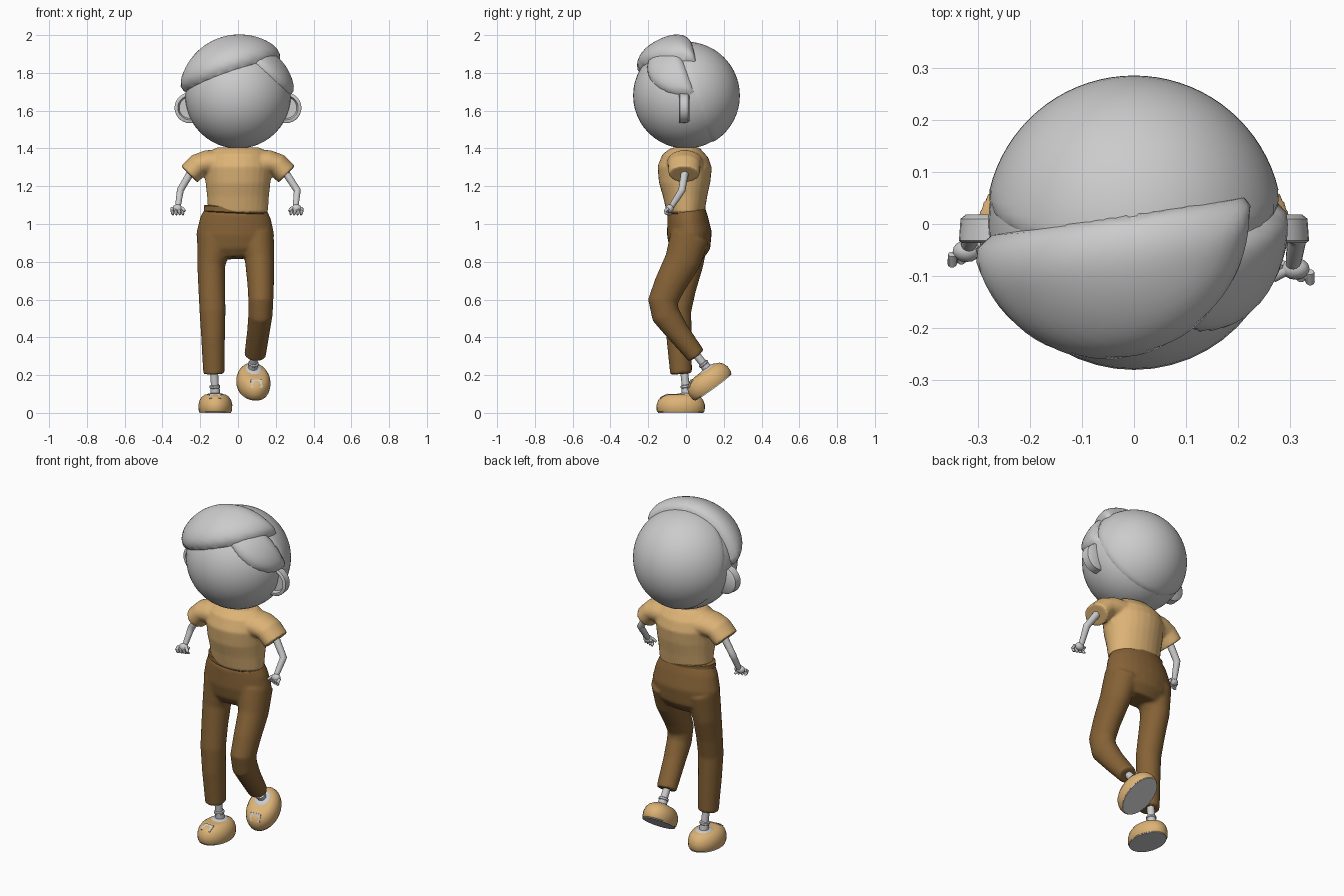
import bpy, bmesh, math
from mathutils import Vector, Matrix

if "Cube" in bpy.data.objects:
    bpy.data.objects.remove(bpy.data.objects["Cube"])

X, Y, Z = Vector((1, 0, 0)), Vector((0, 1, 0)), Vector((0, 0, 1))
HEAD = Vector((0, 0, 1.68))


def material(name, rgb):
    m = bpy.data.materials.new(name)
    m.diffuse_color = (*rgb, 1)
    m.use_nodes = True
    m.node_tree.nodes["Principled BSDF"].inputs["Base Color"].default_value = m.diffuse_color
    return m


TAN = material("tan", (0.72, 0.45, 0.18))
BROWN = material("brown", (0.235, 0.122, 0.037))


def finish(bm, name, mat=None, matrix=None, angle=40):
    bmesh.ops.recalc_face_normals(bm, faces=bm.faces)
    me = bpy.data.meshes.new(name)
    bm.to_mesh(me)
    bm.free()
    ob = bpy.data.objects.new(name, me)
    bpy.context.collection.objects.link(ob)
    if matrix:
        ob.matrix_world = matrix
    if mat:
        me.materials.append(mat)
    bpy.ops.object.select_all(action='DESELECT')
    ob.select_set(True)
    bpy.context.view_layer.objects.active = ob
    bpy.ops.object.shade_smooth_by_angle(angle=math.radians(angle))
    return ob


def loft(bm, pts, ref=X, axis=None, n=28):
    """Skin elliptical rings (x, y, z, radius_u, radius_v) along a path."""
    rings = []
    for i, p in enumerate(pts):
        a, b = pts[max(i - 1, 0)], pts[min(i + 1, len(pts) - 1)]
        t = axis or (Vector(b[:3]) - Vector(a[:3])).normalized()
        u = (ref - t * ref.dot(t)).normalized()
        v = t.cross(u)
        ang = [2 * math.pi * k / n for k in range(n)]
        rings.append([bm.verts.new(Vector(p[:3]) + u * p[3] * math.cos(w) + v * p[4] * math.sin(w))
                      for w in ang])
    for r, s in zip(rings, rings[1:]):
        for k in range(n):
            bm.faces.new((r[k], r[(k + 1) % n], s[(k + 1) % n], s[k]))
    bm.faces.new(rings[0][::-1])
    bm.faces.new(rings[-1])


def ball(bm, c, size, rot=None, seg=16):
    m = Matrix.Translation(c) @ (rot or Matrix()) @ Matrix.Diagonal((*size, 1))
    bmesh.ops.create_uvsphere(bm, u_segments=seg, v_segments=seg // 2, radius=1, matrix=m)


def fuse(ob, voxel=0.009, steps=6):
    """Melt overlapping pieces of cloth into one smooth surface."""
    r = ob.modifiers.new("fuse", 'REMESH')
    r.mode, r.voxel_size, r.use_smooth_shade = 'VOXEL', voxel, True
    s = ob.modifiers.new("soften", 'SMOOTH')
    s.factor, s.iterations = 0.5, steps


def hair(name, planes, base, thick, width):
    """Patch of a sphere trimmed by planes (normal, offset), swelling away from its edges."""
    bm = bmesh.new()
    ball(bm, (0, 0, 0), (0.285,) * 3, seg=80)
    planes = [(Vector(nv), d / Vector(nv).length) for nv, d in planes]
    for nv, d in planes:
        nv.normalize()
        bmesh.ops.bisect_plane(bm, geom=bm.verts[:] + bm.edges[:] + bm.faces[:],
                               plane_co=nv * d, plane_no=nv, clear_inner=True)
    for v in bm.verts:
        f = min(nv.dot(v.co) - d for nv, d in planes)
        s = min(max(f / width, 0), 1)
        v.co = v.co.normalized() * (base + thick * math.sqrt(1 - (1 - s) ** 2))
    return finish(bm, name, matrix=Matrix.Translation(HEAD), angle=60)


# Head
bm = bmesh.new()
ball(bm, HEAD, (0.28, 0.28, 0.28), seg=48)
finish(bm, "head")

# Hair: back cap, swept fringe, side tuft
hair("hair_back", [((0, 1, 0.36), 0.05)], 0.279, 0.006, 0.02)
hair("hair_fringe", [((-0.343, 0.143, 1), 0.109), ((0.15, -1, 0), -0.02)], 0.277, 0.053, 0.09)
hair("hair_side_tuft", [((0.92, 0, 1), 0.263), ((0, -1, -0.36), -0.05)], 0.277, 0.024, 0.05)

# Ears: discs with a dished front
for s, side in ((-1, "left"), (1, "right")):
    bm = bmesh.new()
    prof = [(0.018, 0.068), (0.010, 0.078), (-0.032, 0.081), (-0.036, 0.076),
            (-0.036, 0.064), (-0.016, 0.056)]
    loft(bm, [(s * 0.255, y, 1.615, r, r) for y, r in prof], axis=Y)
    finish(bm, side + "_ear")

# Shirt with short sleeves
bm = bmesh.new()
loft(bm, [(0, -0.002, 1.06, 0.158, 0.100), (0, -0.004, 1.15, 0.164, 0.118),
          (0, -0.007, 1.22, 0.172, 0.136), (0, -0.007, 1.30, 0.180, 0.144),
          (0, -0.003, 1.36, 0.165, 0.122), (0, 0, 1.39, 0.140, 0.090),
          (0, 0, 1.405, 0.115, 0.070)])
for s in (-1, 1):
    loft(bm, [(s * 0.09, -0.005, 1.325, 0.10, 0.068), (s * 0.165, -0.007, 1.325, 0.093, 0.066),
              (s * 0.21, -0.009, 1.311, 0.086, 0.063), (s * 0.258, -0.01, 1.263, 0.082, 0.062)], ref=Y)
fuse(finish(bm, "shirt", TAN), 0.008, 4)

# Trousers: pelvis, standing leg, bent leg
bm = bmesh.new()
loft(bm, [(-0.012, 0, 1.075, 0.166, 0.100), (-0.013, 0.008, 1.03, 0.188, 0.108),
          (-0.015, 0.018, 0.95, 0.206, 0.119), (-0.014, 0.02, 0.87, 0.200, 0.108),
          (-0.012, 0.015, 0.82, 0.150, 0.075)])
loft(bm, [(-0.12, 0.02, 0.93, 0.095, 0.100), (-0.142, 0.005, 0.78, 0.074, 0.085),
          (-0.139, -0.02, 0.66, 0.071, 0.074), (-0.135, -0.04, 0.54, 0.069, 0.068),
          (-0.132, -0.037, 0.40, 0.063, 0.067), (-0.128, -0.026, 0.206, 0.056, 0.058)])
loft(bm, [(0.10, 0.02, 0.93, 0.09, 0.105), (0.115, -0.02, 0.80, 0.077, 0.095),
          (0.12, -0.085, 0.68, 0.070, 0.084), (0.121, -0.122, 0.59, 0.066, 0.080),
          (0.119, -0.108, 0.52, 0.064, 0.076), (0.108, -0.045, 0.43, 0.060, 0.062),
          (0.09, 0.055, 0.302, 0.057, 0.050)])
fuse(finish(bm, "trousers", BROWN), 0.009, 6)

# Belt
bm = bmesh.new()
loft(bm, [(0, 0, z, 0.168 + e, 0.103 + e) for z, e in
          ((-0.018, -0.006), (-0.013, 0), (0.013, 0), (0.018, -0.006))], axis=Z, n=40)
finish(bm, "belt", BROWN, Matrix.Translation((-0.013, 0, 1.075)) @ Matrix.Rotation(0.05, 4, 'Y'))

# Ankles with sock cuffs
for side, a, b in (("left", (-0.128, -0.015, 0.26), (-0.12, 0.005, 0.09)),
                   ("right", (0.09, 0.025, 0.345), (0.078, 0.12, 0.225))):
    a, b = Vector(a), Vector(b)
    bm = bmesh.new()
    loft(bm, [(*a.lerp(b, f), r, r) for f, r in
              ((0, 0.02), (0.66, 0.021), (0.68, 0.028), (0.74, 0.028), (0.76, 0.025), (1, 0.026))],
         axis=(b - a).normalized(), n=16)
    finish(bm, side + "_ankle")

# Shoes: upper, sole, opening and instep patch
left = Matrix.Translation((-0.12, 0, 0))
right = (Matrix.Translation((0.075, 0.166, 0.152)) @ Matrix.Rotation(math.radians(9), 4, 'Z')
         @ Matrix.Rotation(math.radians(36), 4, 'X'))
for side, m in (("left", left), ("right", right)):
    bm = bmesh.new()
    loft(bm, [(0, -0.028, z, rx, ry) for z, rx, ry in
              ((0.005, 0.085, 0.122), (0.012, 0.088, 0.127), (0.042, 0.090, 0.128),
               (0.066, 0.084, 0.120), (0.085, 0.072, 0.105), (0.097, 0.055, 0.080),
               (0.100, 0.035, 0.055))], axis=Z, n=32)
    finish(bm, side + "_shoe", TAN, m, 60)
    bm = bmesh.new()
    loft(bm, [(0, -0.028, z, 0.084, 0.121) for z in (0, 0.008)], axis=Z, n=32)
    finish(bm, side + "_sole", None, m)
    bm = bmesh.new()
    ball(bm, (0, 0, 0.097), (0.045, 0.052, 0.009))
    finish(bm, side + "_shoe_opening", None, m)
    bm = bmesh.new()
    tilt = Matrix.Translation((0, -0.115, 0.087)) @ Matrix.Rotation(0.55, 4, 'X')
    bmesh.ops.create_cube(bm, size=1, matrix=tilt @ Matrix.Diagonal((0.06, 0.045, 0.008, 1)))
    finish(bm, side + "_instep_patch", None, m)

# Arms and loosely curled hands
arms = {"left": (-1, (-0.24, 0, 1.29), (-0.305, -0.004, 1.18), (-0.317, -0.038, 1.10)),
        "right": (1, (0.24, -0.003, 1.29), (0.314, -0.022, 1.178), (0.306, -0.072, 1.10))}
for side, (s, a, b, c) in arms.items():
    a, b, c = Vector(a), Vector(b), Vector(c)
    bm = bmesh.new()
    path = [(a, 0.021), (a.lerp(b, 0.8), 0.019), (b, 0.019), (b.lerp(c, 0.2), 0.018),
            (b.lerp(c, 0.85), 0.016), (c + (c - b) * 0.12, 0.014)]
    loft(bm, [(*p, r, r) for p, r in path], ref=Y, n=14)
    finish(bm, side + "_arm")
    bm = bmesh.new()
    ball(bm, c + Vector((s * 0.004, -0.014, -0.018)), (0.027, 0.021, 0.022))
    for k in range(4):
        o = c + Vector((s * (0.032 - 0.018 * k), -0.032 + 0.006 * k, -0.026))
        pts = [o + Vector(d) for d in ((0, 0.012, 0.010), (0, -0.006, -0.004),
                                       (-s * 0.003, -0.002, -0.018), (-s * 0.005, 0.008, -0.024))]
        loft(bm, [(*p, r, r) for p, r in zip(pts, (0.008, 0.009, 0.008, 0.005))], n=10)
    pts = [c + Vector(d) for d in ((0, -0.01, -0.008), (-s * 0.024, -0.024, -0.018),
                                   (-s * 0.036, -0.034, -0.032))]
    loft(bm, [(*p, r, r) for p, r in zip(pts, (0.010, 0.009, 0.006))], ref=Y, n=10)
    finish(bm, side + "_hand")
